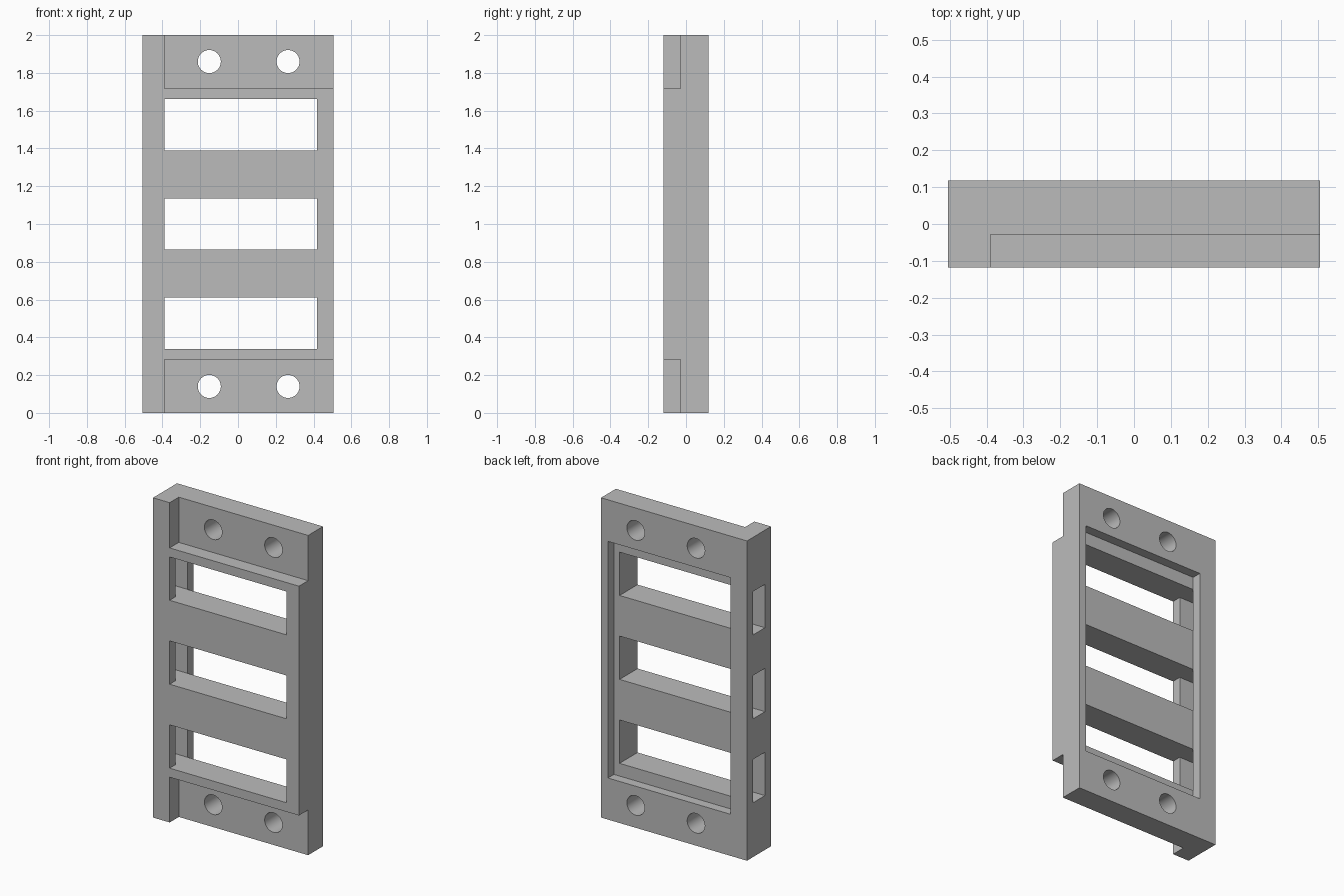
import bpy
import math

if "Cube" in bpy.data.objects:
    bpy.data.objects.remove(bpy.data.objects["Cube"])

# Overall half sizes and shared edges
HALF_X, HALF_Y, HEIGHT = 0.505, 0.1185, 2.0
INNER_X = -0.39            # inner face of the thick side rail
FLOOR_Y = HALF_Y / 2       # floor of the rear pocket
OUT = 0.1                  # cutter overshoot

grey = bpy.data.materials.new("plain grey")
grey.use_nodes = True
colour = (0.5, 0.5, 0.5, 1)
grey.diffuse_color = colour
grey.node_tree.nodes["Principled BSDF"].inputs["Base Color"].default_value = colour


def box(name, x, y, z):
    """Box from (min, max) pairs on each axis."""
    bpy.ops.mesh.primitive_cube_add(size=1)
    ob = bpy.context.object
    ob.name = name
    ob.location = [(a + b) / 2 for a, b in (x, y, z)]
    ob.scale = [b - a for a, b in (x, y, z)]
    bpy.ops.object.transform_apply(location=True, rotation=False, scale=True)
    ob.data.materials.append(grey)
    return ob


def cut(target, cutter):
    """Subtract the cutter and remove it."""
    cutter.hide_render = True
    mod = target.modifiers.new("cut", 'BOOLEAN')
    mod.operation = 'DIFFERENCE'
    mod.solver = 'EXACT'
    mod.object = cutter
    bpy.context.view_layer.objects.active = target
    bpy.ops.object.modifier_apply(modifier=mod.name)
    bpy.data.objects.remove(cutter)


frame = box("mounting_frame", (-HALF_X, HALF_X), (-HALF_Y, HALF_Y), (0, HEIGHT))

# Rear pocket
cut(frame, box("pocket_cutter", (INNER_X, 0.457), (FLOOR_Y, HALF_Y + OUT), (0.26, 1.74)))

# Three windows, each with a slot through the thick side rail
for i in (-1, 0, 1):
    mid = 1 + i * 0.525
    span = (mid - 0.1355, mid + 0.1355)
    cut(frame, box("window_cutter", (INNER_X, 0.418), (-HALF_Y - OUT, HALF_Y), span))
    cut(frame, box("slot_cutter", (-HALF_X - OUT, INNER_X + OUT), (-FLOOR_Y, FLOOR_Y), span))

# Stepped mounting ends, open to the left side, with two bolt holes each
for end, bolt_z in (((-OUT, 0.283), 0.14), ((1.717, HEIGHT + OUT), 1.86)):
    cut(frame, box("step_cutter", (INNER_X, HALF_X + OUT), (-HALF_Y - OUT, -0.028), end))
    for x in (-0.152, 0.265):
        bpy.ops.mesh.primitive_cylinder_add(vertices=48, radius=0.061, depth=1,
                                            location=(x, 0, bolt_z),
                                            rotation=(math.pi / 2, 0, 0))
        bolt = bpy.context.object
        bolt.data.materials.append(grey)
        cut(frame, bolt)

# Smooth bolt holes, sharp edges elsewhere
bpy.ops.object.select_all(action='DESELECT')
frame.select_set(True)
bpy.context.view_layer.objects.active = frame
bpy.ops.object.shade_smooth_by_angle(angle=math.radians(30))
